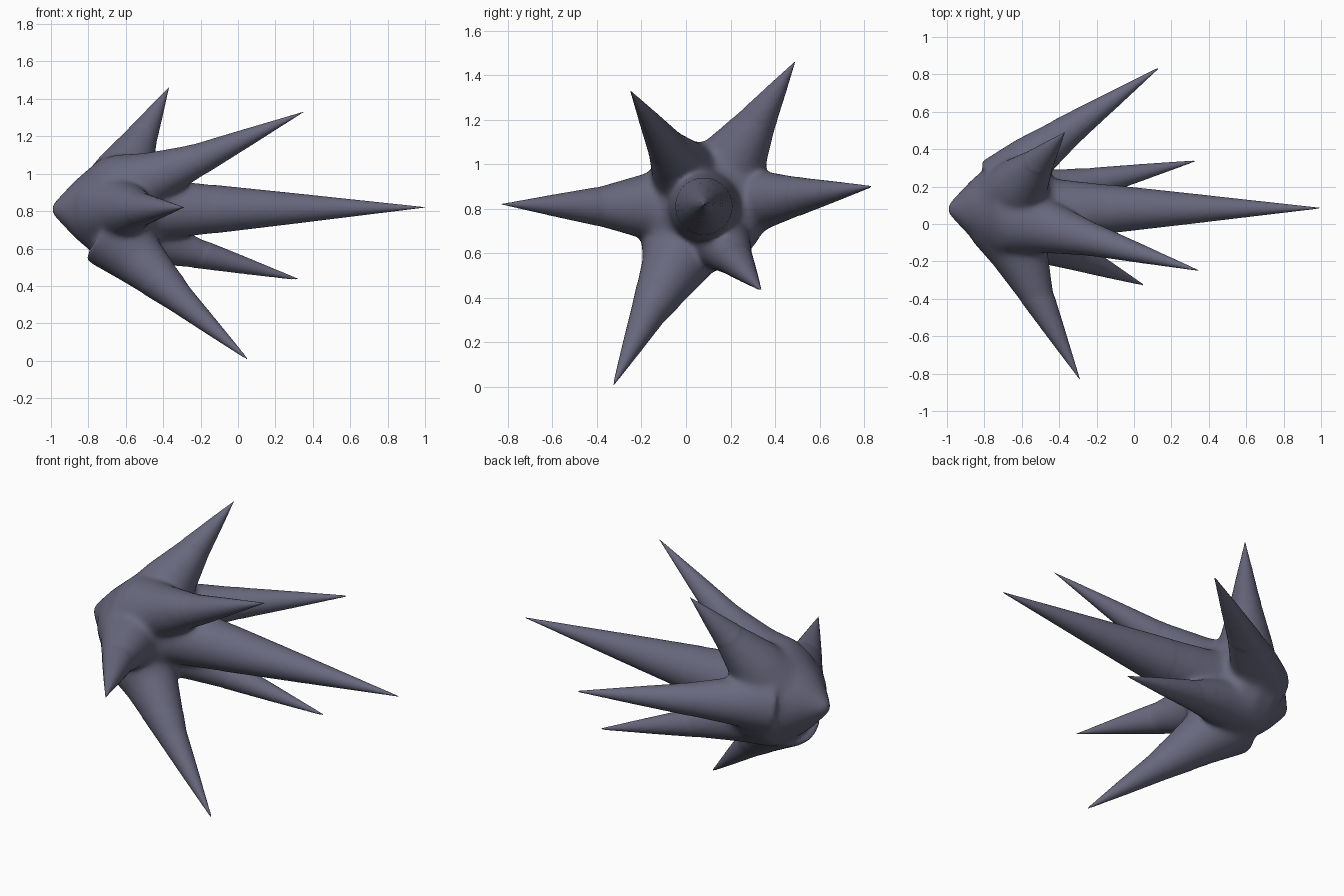
import bpy, bmesh
from mathutils import Vector

if "Cube" in bpy.data.objects:
    bpy.data.objects.remove(bpy.data.objects["Cube"])

SIDES = 32
# Each part: stations along its centre line as (x, y, z, radius)
PARTS = {
    "body": [(-1.0, .08, .81, .02), (-.87, .08, .81, .155), (-.73, .08, .81, .275),
             (-.6, .08, .81, .29), (-.5, .08, .81, .26), (-.4, .08, .81, .12)],
    "upper_left": [(-.68, .12, .86, .2), (-.6, .22, 1.03, .15), (-.49, .35, 1.24, .072), (-.37, .49, 1.46, 0)],
    "upper_right": [(-.62, .02, .92, .19), (-.45, -.02, .98, .14), (-.2, -.09, 1.08, .085), (.35, -.25, 1.33, 0)],
    "centre": [(-.6, .08, .81, .2), (-.4, .08, .81, .16), (-.2, .08, .81, .138), (1.0, .085, .82, 0)],
    "lower_left": [(-.62, .13, .7, .18), (-.45, .17, .64, .125), (-.2, .225, .57, .078), (.34, .34, .43, 0)],
    "lower_right": [(-.66, 0, .68, .21), (-.52, -.06, .53, .145), (-.31, -.17, .33, .08), (.06, -.33, 0, 0)],
    "side_right": [(-.68, 0, .81, .21), (-.61, -.16, .81, .155), (-.51, -.4, .81, .087), (-.29, -.83, .82, 0)],
    "side_left": [(-.7, .2, .82, .18), (-.55, .35, .84, .13), (-.3, .535, .86, .078), (.14, .84, .9, 0)],
}


def loft(bm, stations):
    """Closed round tube through the stations, pointed where the radius is zero."""
    pts = [Vector(s[:3]) for s in stations]
    rings = []
    for i, s in enumerate(stations):
        axis = (pts[min(i + 1, len(pts) - 1)] - pts[max(i - 1, 0)]).normalized()
        q = Vector((1, 0, 0)).rotation_difference(axis)
        u, v = q @ Vector((0, 1, 0)), q @ Vector((0, 0, 1))
        r = max(s[3], .004)
        ring = []
        for k in range(SIDES):
            a = 6.283185307 * k / SIDES
            d = Vector((r, 0)).to_3d()
            d.x, d.y = r * math.cos(a), r * math.sin(a)
            ring.append(bm.verts.new(pts[i] + u * d.x + v * d.y))
        rings.append(ring)
    for a, b in zip(rings, rings[1:]):
        for k in range(SIDES):
            n = (k + 1) % SIDES
            bm.faces.new((a[k], a[n], b[n], b[k]))
    bm.faces.new(rings[0][::-1])
    bm.faces.new(rings[-1])


import math

# Body and spikes, merged to one skin
bm = bmesh.new()
for stations in PARTS.values():
    loft(bm, stations)
mesh = bpy.data.meshes.new("spiked_burst")
bm.to_mesh(mesh)
bm.free()
obj = bpy.data.objects.new("spiked_burst", mesh)
bpy.context.collection.objects.link(obj)
mod = obj.modifiers.new("merge", 'REMESH')
mod.mode = 'VOXEL'
mod.voxel_size = .011
merged = bpy.data.meshes.new_from_object(obj.evaluated_get(bpy.context.evaluated_depsgraph_get()))
obj.modifiers.clear()
obj.data = merged

# Soften the joints around the body
bm = bmesh.new()
bm.from_mesh(merged)
core = Vector((-.6, .08, .81))
near = [v for v in bm.verts if (v.co - core).length < .5]
for _ in range(22):
    bmesh.ops.smooth_vert(bm, verts=near, factor=.5, use_axis_x=True, use_axis_y=True, use_axis_z=True)
bmesh.ops.smooth_vert(bm, verts=bm.verts[:], factor=.5, use_axis_x=True, use_axis_y=True, use_axis_z=True)

# Draw every spike out to its sharp tip
for name, stations in PARTS.items():
    if name == "body":
        continue
    base, tip = Vector(stations[-2][:3]), Vector(stations[-1][:3])
    axis = tip - base
    length, r0 = axis.length, stations[-2][3]
    axis.normalize()
    shaft = []
    for v in bm.verts:
        t = (v.co - base).dot(axis) / length
        if t > .5 and (v.co - base - axis * t * length).length < r0 * .5 + .03:
            shaft.append((v, t))
    if not shaft:
        continue
    top = max(t for _, t in shaft)
    for v, t in shaft:
        new_t = .5 + (t - .5) * .5 / (top - .5)
        off = v.co - base - axis * t * length
        if off.length > 1e-6:
            off *= min(1, (r0 * (1 - new_t) + .001) / off.length)
        v.co = base + axis * new_t * length + off
bm.to_mesh(merged)
bm.free()
merged.shade_smooth()

# Single slate colour
mat = bpy.data.materials.new("slate violet grey")
mat.diffuse_color = (.14, .14, .21, 1)
mat.use_nodes = True
mat.node_tree.nodes["Principled BSDF"].inputs["Base Color"].default_value = mat.diffuse_color
merged.materials.clear()
merged.materials.append(mat)
